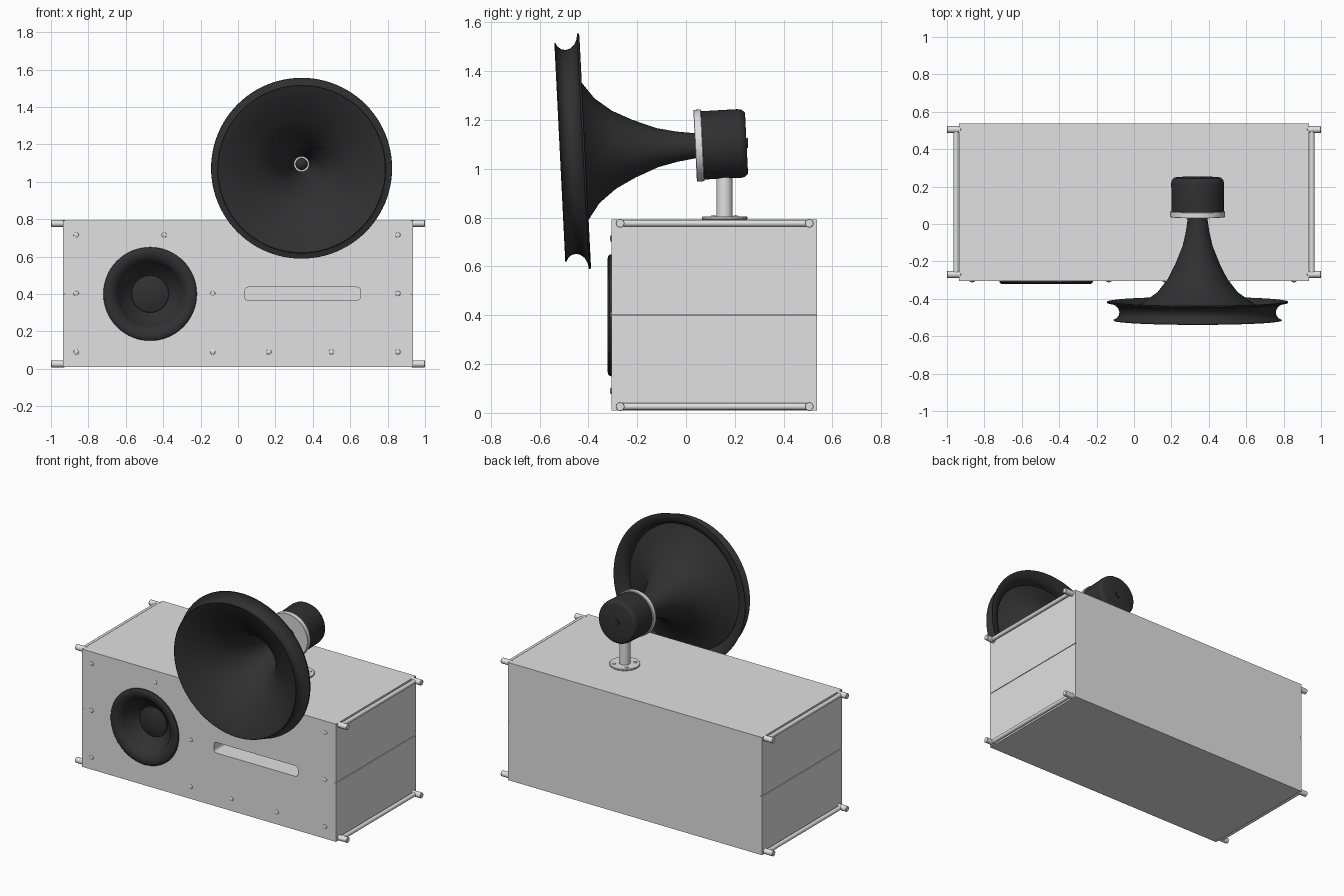
import bpy, bmesh, math
from mathutils import Vector, Matrix

if "Cube" in bpy.data.objects:
    bpy.data.objects.remove(bpy.data.objects["Cube"])


def material(name, v):
    m = bpy.data.materials.new(name)
    m.diffuse_color = (v, v, v, 1)
    m.use_nodes = True
    m.node_tree.nodes["Principled BSDF"].inputs["Base Color"].default_value = m.diffuse_color
    return m


GREY = material("light_grey", 0.75)
BLACK = material("soft_black", 0.03)


def finish(name, bm, mat, smooth=True):
    bmesh.ops.remove_doubles(bm, verts=bm.verts, dist=1e-5)
    bmesh.ops.recalc_face_normals(bm, faces=bm.faces)
    me = bpy.data.meshes.new(name)
    bm.to_mesh(me)
    bm.free()
    ob = bpy.data.objects.new(name, me)
    bpy.context.collection.objects.link(ob)
    me.materials.append(mat)
    if smooth:
        bpy.ops.object.select_all(action='DESELECT')
        ob.select_set(True)
        bpy.context.view_layer.objects.active = ob
        bpy.ops.object.shade_smooth_by_angle(angle=math.radians(35))
    return ob


def lathe(name, profile, origin, axis, mat, n=48):
    """Spin (radius, distance) points around an axis through origin."""
    bm = bmesh.new()
    q = Vector(axis).to_track_quat('Z', 'Y')
    rings = []
    for i in range(n):
        a = 2 * math.pi * i / n
        rings.append([bm.verts.new(Vector(origin) + q @ Vector((r * math.cos(a), r * math.sin(a), s)))
                      for r, s in profile])
    for i in range(n):
        p, o = rings[i], rings[(i + 1) % n]
        for j in range(len(profile) - 1):
            bm.faces.new((p[j], o[j], o[j + 1], p[j + 1]))
    return finish(name, bm, mat)


def rod(name, origin, axis, r, length, mat, n=24, c=0.002):
    prof = [(0, 0), (r - c, 0), (r, c), (r, length - c), (r - c, length), (0, length)]
    return lathe(name, prof, origin, axis, mat, n)


def box(name, lo, hi, mat, round_y=0):
    bm = bmesh.new()
    lo, hi = Vector(lo), Vector(hi)
    bmesh.ops.create_cube(bm, size=1, matrix=Matrix.Translation((lo + hi) / 2) @ Matrix.Diagonal((*(hi - lo), 1)))
    if round_y:
        edges = [e for e in bm.edges if abs((e.verts[0].co - e.verts[1].co).normalized().y) > 0.9]
        bmesh.ops.bevel(bm, geom=edges, offset=round_y, segments=5, profile=0.5, affect='EDGES')
    return finish(name, bm, mat, False)


# Cabinet with woofer opening and port slot
F, B, Z0, Z1 = -0.305, 0.537, 0.01, 0.793
ZM = (Z0 + Z1) / 2
WX = -0.47
cabinet = box("cabinet", (-0.925, F, Z0), (0.925, B, Z1), GREY)
cutters = [rod("woofer_cutter", (WX, F - 0.05, 0.4), (0, 1, 0), 0.24, 0.19, GREY, 64),
           box("port_cutter", (0.035, F - 0.05, 0.366), (0.655, F + 0.3, 0.436), GREY, 0.02)]
bpy.context.view_layer.objects.active = cabinet
for c in cutters:
    c.hide_render = True
    mod = cabinet.modifiers.new("cut", 'BOOLEAN')
    mod.operation, mod.object, mod.solver = 'DIFFERENCE', c, 'EXACT'
    bpy.ops.object.modifier_apply(modifier=mod.name)
for c in cutters:
    bpy.data.objects.remove(c)

# Split side panels, corner pins and rails
for side, sx in (("left", -1), ("right", 1)):
    xs = sorted((sx * 0.925, sx * 0.935))
    for part, a, b in (("lower", Z0, ZM - 0.002), ("upper", ZM + 0.002, Z1)):
        box(f"{side}_{part}_panel", (xs[0], F, a), (xs[1], B, b), GREY)
    for part, z in (("bottom", 0.026), ("top", 0.777)):
        rod(f"{side}_{part}_rail", (sx * 0.951, -0.27, z), (0, 1, 0), 0.014, 0.775, GREY)
        for end, y in (("front", -0.27), ("back", 0.505)):
            rod(f"{side}_{part}_{end}_pin", (sx * 0.925, y, z), (sx, 0, 0), 0.018, 0.075, GREY)

# Domed screws on the front
screws = [(x, 0.09) for x in (-0.865, -0.135, 0.165, 0.5, 0.855)]
screws += [(x, 0.715) for x in (-0.865, -0.395, 0.165, 0.5, 0.855)]
screws += [(x, 0.402) for x in (-0.865, -0.135, 0.855)]
for i, (x, z) in enumerate(screws):
    lathe(f"front_screw_{i}", [(0, 0), (0.014, 0), (0.013, 0.003), (0.008, 0.006), (0, 0.007)],
          (x, F, z), (0, -1, 0), GREY, 16)

# Woofer: surround, cone and dust cap
lathe("woofer", [(0, 0.125), (0.235, 0.125), (0.235, -0.0005), (0.25, -0.0005), (0.249, -0.008),
                 (0.242, -0.014), (0.23, -0.017), (0.213, -0.016), (0.195, -0.008), (0.18, 0.005),
                 (0.17, 0.02), (0.167, 0.03), (0.10, 0.09), (0.098, 0.084), (0.07, 0.074),
                 (0.035, 0.068), (0, 0.066)], (WX, F, 0.4), (0, 1, 0), BLACK, 64)

# Horn assembly, leaning slightly downwards
HX, TILT = 0.34, 0.05
MOUTH = (HX, -0.517, 1.067)
AXIS = (0, math.cos(TILT), math.sin(TILT))
inner = [(0, 0.53), (0.018, 0.535), (0.03, 0.548), (0.033, 0.56), (0.04, 0.56), (0.052, 0.48),
         (0.07, 0.40), (0.107, 0.30), (0.148, 0.22), (0.203, 0.15), (0.27, 0.098), (0.34, 0.052),
         (0.40, 0.02), (0.435, 0.004), (0.447, 0)]
rim = [(0.451, 0.003), (0.434, 0.012), (0.422, 0.027), (0.418, 0.045), (0.423, 0.063), (0.437, 0.08),
       (0.458, 0.091), (0.483, 0.095), (0.484, 0.102), (0.472, 0.104), (0.445, 0.096), (0.422, 0.082),
       (0.41, 0.063), (0.405, 0.042)]
outer = [(0.345, 0.064), (0.28, 0.105), (0.215, 0.152), (0.16, 0.222), (0.118, 0.305), (0.08, 0.40),
         (0.062, 0.48), (0.05, 0.565), (0, 0.565)]
lathe("horn", inner + rim + outer, MOUTH, AXIS, BLACK, 96)


def along(s):
    return Vector(MOUTH) + Vector(AXIS) * s


rod("driver_flange", along(0.555), AXIS, 0.147, 0.031, GREY, 64)
lathe("horn_driver", [(0, 0), (0.14, 0), (0.141, 0.15), (0.138, 0.165), (0.128, 0.178), (0.122, 0.18),
                      (0.02, 0.18), (0.02, 0.186), (0, 0.186)], along(0.586), AXIS, BLACK, 64)

# Post and base plate carrying the driver
PY = 0.158
rod("horn_post", (HX, PY, Z1), (0, 0, 1), 0.033, 0.22, GREY, 32)
rod("post_base", (HX, PY, Z1), (0, 0, 1), 0.093, 0.011, GREY, 48)
for i in range(4):
    a = math.pi / 4 + i * math.pi / 2
    lathe(f"base_screw_{i}", [(0, 0), (0.012, 0), (0.01, 0.004), (0, 0.006)],
          (HX + 0.065 * math.cos(a), PY + 0.065 * math.sin(a), Z1 + 0.011), (0, 0, 1), GREY, 16)
